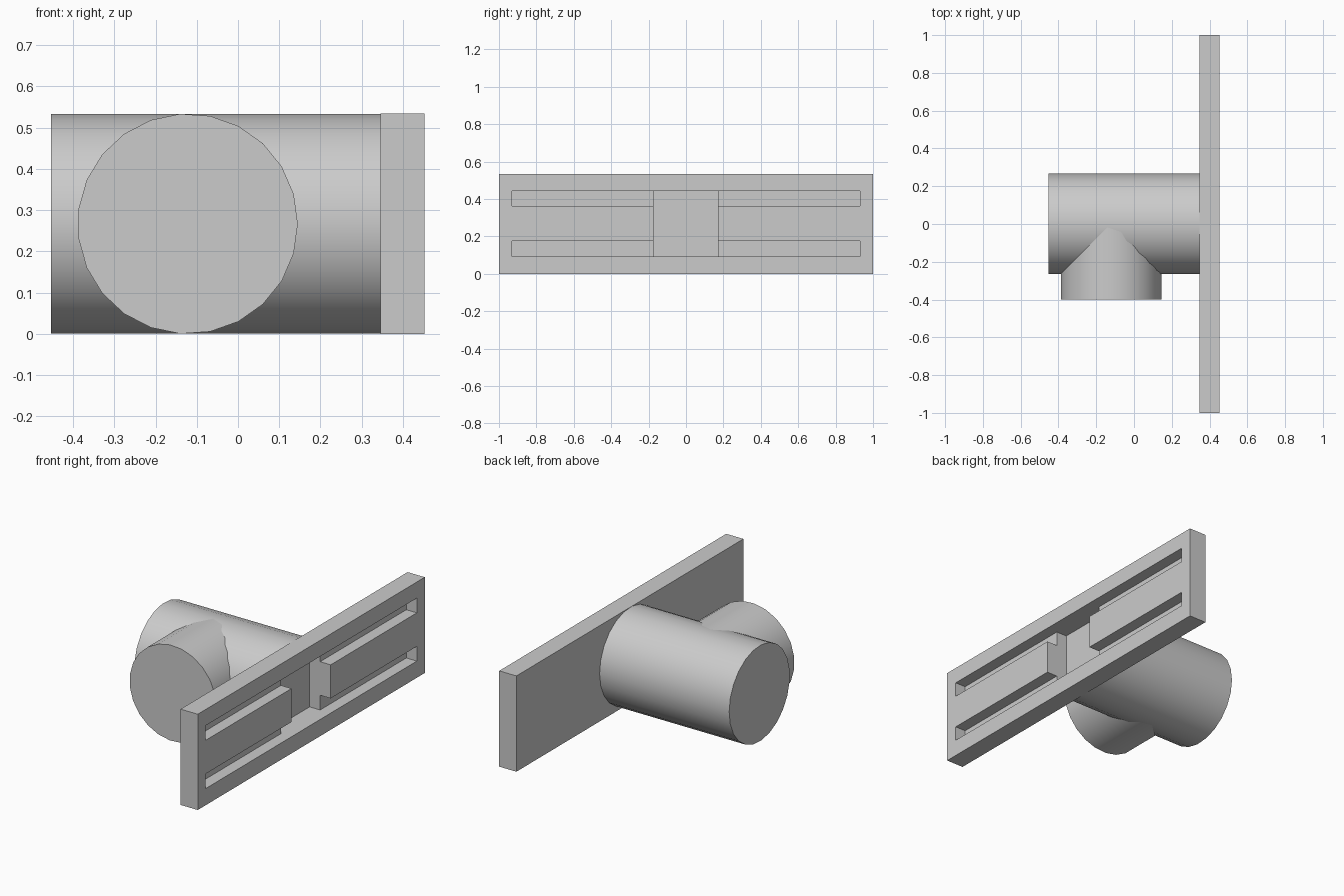
import bpy
import math
from mathutils import Matrix, Vector

cube = bpy.data.objects.get("Cube")
if cube:
    bpy.data.objects.remove(cube, do_unlink=True)

R = 0.267          # pipe radius, also half the plate height
SIDES = 23
BACK, FACE = 0.346, 0.452   # plate faces along x

grey = bpy.data.materials.new("plain grey")
grey.use_nodes = True
colour = (0.6, 0.6, 0.6, 1)
grey.diffuse_color = colour
grey.node_tree.nodes["Principled BSDF"].inputs["Base Color"].default_value = colour


def finish(name):
    ob = bpy.context.object
    ob.name = name
    bpy.ops.object.transform_apply(location=True, rotation=True, scale=True)
    ob.data.materials.append(grey)
    return ob


def box(name, low, high):
    low, high = Vector(low), Vector(high)
    bpy.ops.mesh.primitive_cube_add(size=1, location=(low + high) / 2)
    bpy.context.object.scale = high - low
    return finish(name)


def pipe(name, start, end, first_vertex):
    """Closed pipe from start to end, with one edge line towards first_vertex."""
    start, end = Vector(start), Vector(end)
    axis = (end - start).normalized()
    side = Vector(first_vertex)
    bpy.ops.mesh.primitive_cylinder_add(vertices=SIDES, radius=R, depth=(end - start).length)
    ob = bpy.context.object
    # the primitive's first vertex lies on its local y axis
    turn = Matrix((side.cross(axis), side, axis)).transposed().to_4x4()
    ob.matrix_world = Matrix.Translation((start + end) / 2) @ turn
    return finish(name)


def cut(target, cutter):
    mod = target.modifiers.new("cut", "BOOLEAN")
    mod.operation = "DIFFERENCE"
    mod.solver = "EXACT"
    mod.object = cutter
    bpy.ops.object.select_all(action="DESELECT")
    bpy.context.view_layer.objects.active = target
    target.select_set(True)
    bpy.ops.object.modifier_apply(modifier=mod.name)


# Mounting plate and the two pipes of the tee
plate = box("mounting_plate", (BACK, -1, 0), (FACE, 1, 2 * R))
main_pipe = pipe("main_pipe", (-0.453, 0, R), (BACK, 0, R), (0, 1, 0))
branch_pipe = pipe("branch_pipe", (-0.122, -0.4, R), (-0.122, -0.018, R), (1, 0, 0))

# Shallow long slots, and a deep central pocket that reaches into the pipe
cutters = [(box("slot_cutter", (FACE - 0.065, -0.93, z), (FACE + 0.1, 0.93, z + 0.082)), [plate])
           for z in (0.093, 0.362)]
pocket = box("pocket_cutter", (FACE - 0.13, -0.174, 0.093), (FACE + 0.1, 0.171, 0.444))
cutters.append((pocket, [plate, main_pipe]))
for cutter, targets in cutters:
    for target in targets:
        cut(target, cutter)
    bpy.data.objects.remove(cutter, do_unlink=True)

# Smooth pipe walls with sharp rims
for ob in (main_pipe, branch_pipe):
    bpy.ops.object.select_all(action="DESELECT")
    bpy.context.view_layer.objects.active = ob
    ob.select_set(True)
    bpy.ops.object.shade_smooth_by_angle(angle=math.radians(30))
